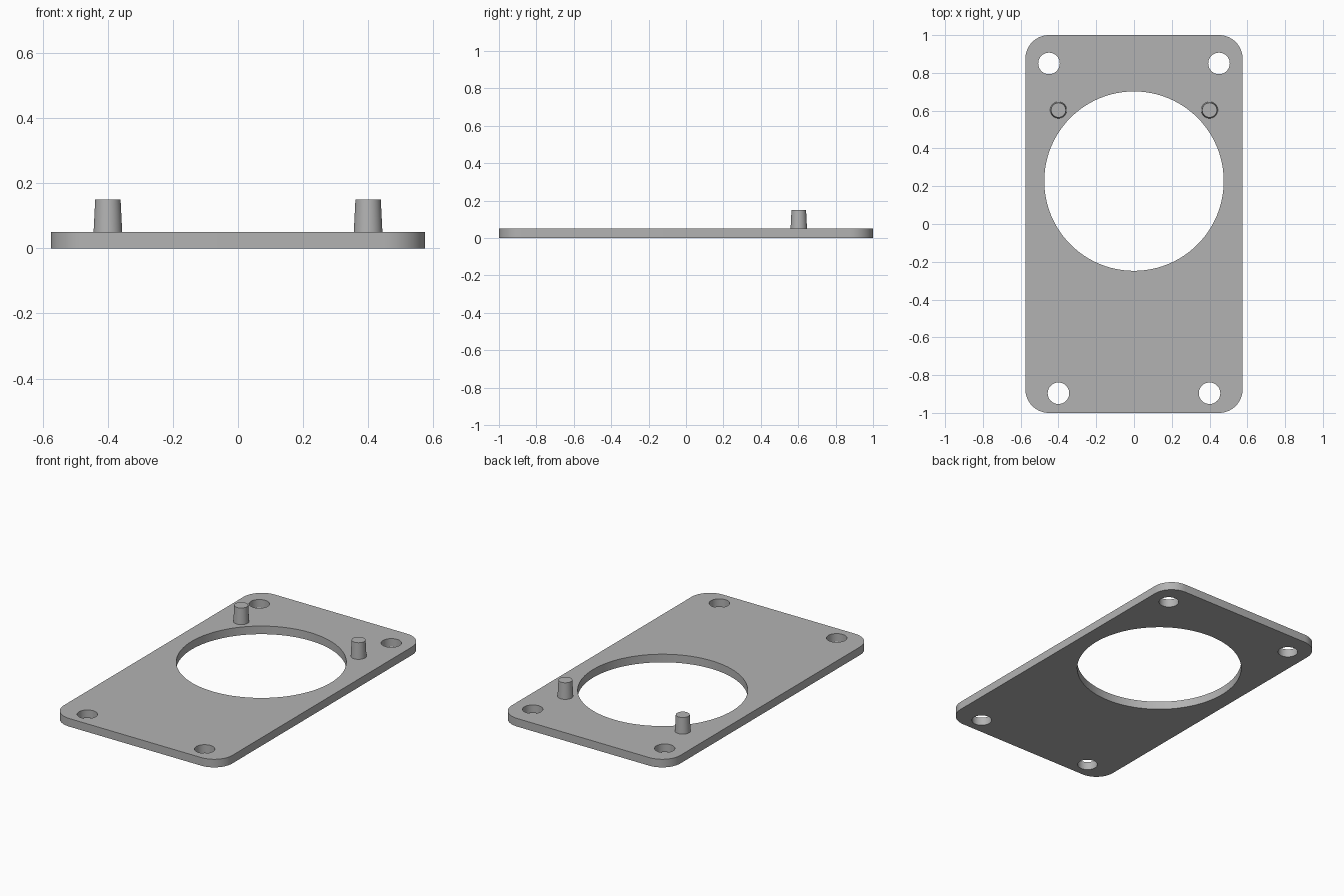
import bpy
import bmesh
from math import sin, cos, pi, radians

cube = bpy.data.objects.get("Cube")
if cube:
    bpy.data.objects.remove(cube, do_unlink=True)

HALF_X, HALF_Y, THICK, CORNER = 0.575, 1.0, 0.05, 0.125

grey = bpy.data.materials.new("plain grey")
grey.use_nodes = True
grey.diffuse_color = (0.45, 0.45, 0.45, 1)
grey.node_tree.nodes["Principled BSDF"].inputs["Base Color"].default_value = grey.diffuse_color


def arc(cx, cy, radius, start, sweep, steps):
    return [(cx + radius * cos(start + sweep * i / steps),
             cy + radius * sin(start + sweep * i / steps)) for i in range(steps + 1)]


def circle(cx, cy, radius, steps):
    return arc(cx, cy, radius, 0, 2 * pi, steps)[:-1]


def add_object(name, mesh):
    obj = bpy.data.objects.new(name, mesh)
    bpy.context.collection.objects.link(obj)
    mesh.materials.clear()
    mesh.materials.append(grey)
    bpy.ops.object.select_all(action='DESELECT')
    obj.select_set(True)
    bpy.context.view_layer.objects.active = obj
    bpy.ops.object.shade_smooth_by_angle(angle=radians(30))
    return obj


# Plate outline with rounded corners
outline = []
for quarter, (sx, sy) in enumerate([(1, 1), (-1, 1), (-1, -1), (1, -1)]):
    outline += arc(sx * (HALF_X - CORNER), sy * (HALF_Y - CORNER),
                   CORNER, quarter * pi / 2, pi / 2, 16)

# Large opening and four screw holes
loops = [outline, circle(0, 0.227, 0.475, 96)]
for side in (-1, 1):
    loops.append(circle(side * 0.45, 0.85, 0.057, 40))
    loops.append(circle(side * 0.4, -0.896, 0.057, 40))

# Fill the outlines and extrude them into the plate
curve = bpy.data.curves.new("plate_profile", 'CURVE')
curve.dimensions = '2D'
curve.fill_mode = 'BOTH'
curve.extrude = THICK / 2
for loop in loops:
    spline = curve.splines.new('POLY')
    spline.points.add(len(loop) - 1)
    for point, (x, y) in zip(spline.points, loop):
        point.co = (x, y, 0, 1)
    spline.use_cyclic_u = True
profile = bpy.data.objects.new("plate_profile", curve)
bpy.context.collection.objects.link(profile)
bpy.context.view_layer.update()
depsgraph = bpy.context.evaluated_depsgraph_get()
plate_mesh = bpy.data.meshes.new_from_object(profile.evaluated_get(depsgraph))
bpy.data.objects.remove(profile, do_unlink=True)

bm = bmesh.new()
bm.from_mesh(plate_mesh)
bmesh.ops.remove_doubles(bm, verts=bm.verts, dist=0.0001)
bmesh.ops.recalc_face_normals(bm, faces=bm.faces)
bmesh.ops.translate(bm, verts=bm.verts, vec=(0, 0, THICK / 2))
bm.to_mesh(plate_mesh)
bm.free()
add_object("plate", plate_mesh)

# Tapered locating pins
for name, side in (("left_pin", 1), ("right_pin", -1)):
    mesh = bpy.data.meshes.new(name)
    bm = bmesh.new()
    bmesh.ops.create_cone(bm, cap_ends=True, segments=40,
                          radius1=0.044, radius2=0.039, depth=0.1)
    bm.to_mesh(mesh)
    bm.free()
    pin = add_object(name, mesh)
    pin.location = (side * 0.4, 0.603, THICK + 0.05)
